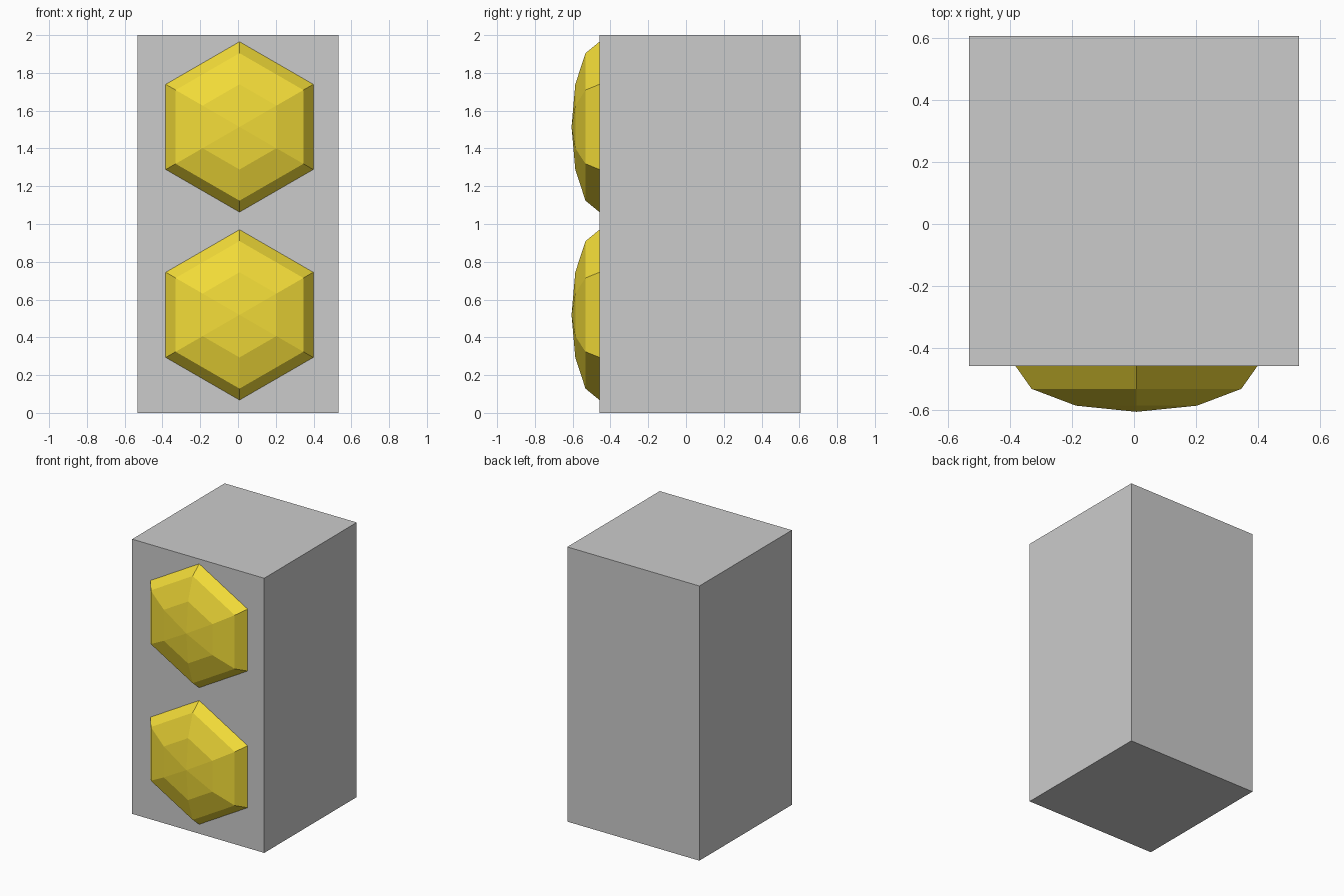
import bpy, bmesh
from math import radians
from mathutils import Matrix

if "Cube" in bpy.data.objects:
    bpy.data.objects.remove(bpy.data.objects["Cube"])

HALF_W = 0.532
FRONT_Y, BACK_Y = -0.458, 0.606
HEIGHT = 2.0

gold = bpy.data.materials.new("amber")
gold.diffuse_color = (0.9, 0.72, 0.04, 1)
gold.use_nodes = True
gold.node_tree.nodes["Principled BSDF"].inputs["Base Color"].default_value = gold.diffuse_color


def finish(bm, name, material=None):
    bmesh.ops.recalc_face_normals(bm, faces=bm.faces)
    mesh = bpy.data.meshes.new(name)
    bm.to_mesh(mesh)
    bm.free()
    obj = bpy.data.objects.new(name, mesh)
    bpy.context.collection.objects.link(obj)
    if material:
        mesh.materials.append(material)
    return obj


# Rectangular housing
bm = bmesh.new()
bmesh.ops.create_cube(bm, size=1)
bmesh.ops.scale(bm, vec=(2 * HALF_W, BACK_Y - FRONT_Y, HEIGHT), verts=bm.verts)
bmesh.ops.translate(bm, vec=(0, (FRONT_Y + BACK_Y) / 2, HEIGHT / 2), verts=bm.verts)
finish(bm, "housing")


def lens(name, z):
    """Front half of a six-sided, flattened sphere sitting on the front face."""
    bm = bmesh.new()
    bmesh.ops.create_uvsphere(bm, u_segments=6, v_segments=6, radius=1,
                              matrix=Matrix.Rotation(radians(90), 4, 'X'))
    back = [v for v in bm.verts if v.co.y > 0.01]
    bmesh.ops.delete(bm, geom=back, context='VERTS')
    bmesh.ops.scale(bm, vec=(0.451, 0.148, 0.451), verts=bm.verts)
    bmesh.ops.translate(bm, vec=(0.008, FRONT_Y, z), verts=bm.verts)
    # Close the dome slightly inside the housing
    rim = [e for e in bm.edges if e.is_boundary]
    skirt = bmesh.ops.extrude_edge_only(bm, edges=rim)["geom"]
    bmesh.ops.translate(bm, vec=(0, 0.02, 0),
                        verts=[g for g in skirt if isinstance(g, bmesh.types.BMVert)])
    bmesh.ops.holes_fill(bm, edges=[e for e in bm.edges if e.is_boundary], sides=0)
    return finish(bm, name, gold)


# Two stacked lenses
lens("lower_lens", 0.519)
lens("upper_lens", 1.514)
